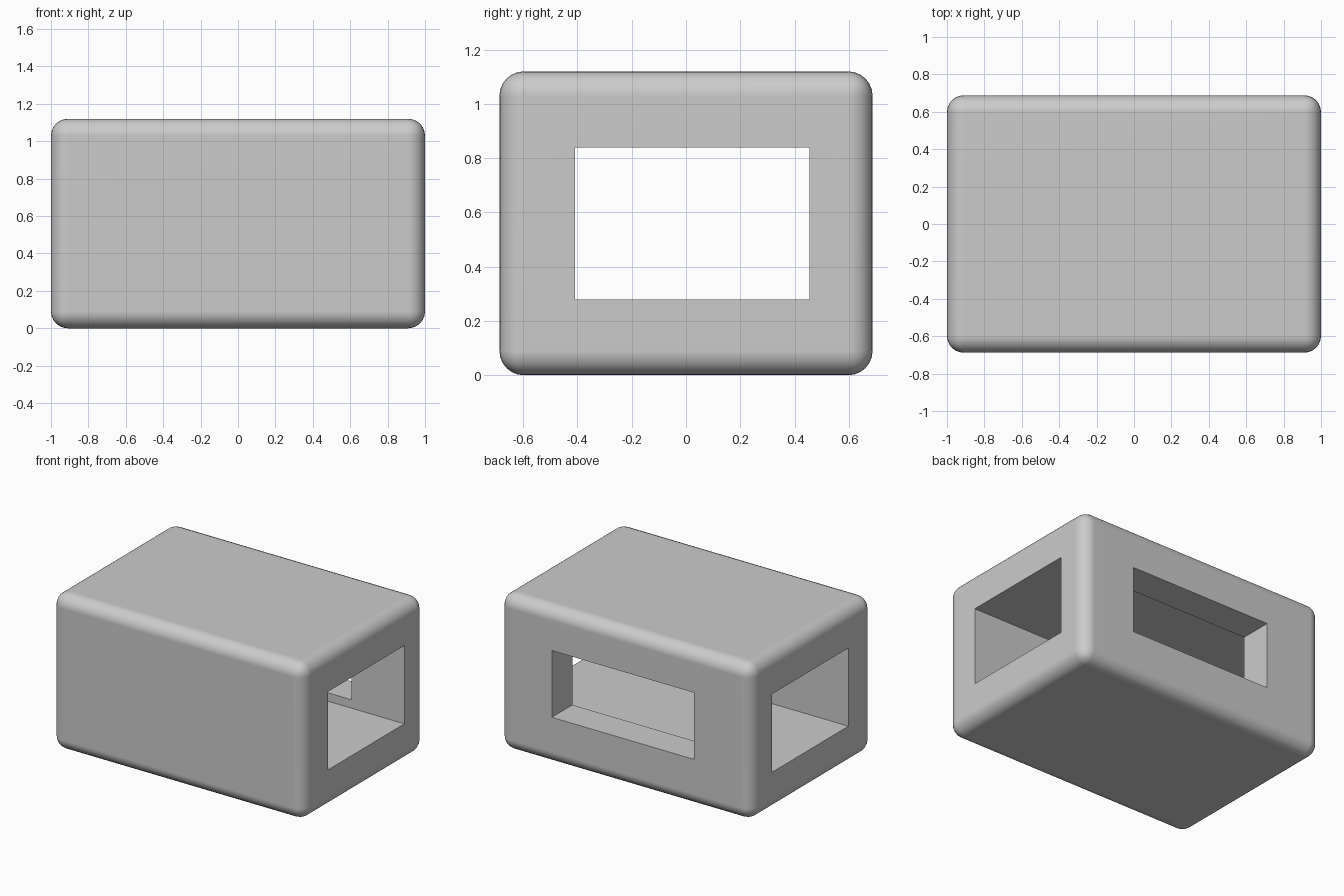
import bpy
import bmesh
import math
from mathutils import Vector

if "Cube" in bpy.data.objects:
    bpy.data.objects.remove(bpy.data.objects["Cube"], do_unlink=True)

HEIGHT, HALF_X, HALF_Y, RADIUS = 1.12, 1.0, 0.688, 0.09

grey = bpy.data.materials.new("light grey")
grey.use_nodes = True
colour = (0.6, 0.6, 0.6, 1)
grey.diffuse_color = colour
grey.node_tree.nodes["Principled BSDF"].inputs["Base Color"].default_value = colour


def box(name, low, high):
    """Axis-aligned box between two opposite corners."""
    low, high = Vector(low), Vector(high)
    bm = bmesh.new()
    bmesh.ops.create_cube(bm, size=1)
    bmesh.ops.scale(bm, vec=high - low, verts=bm.verts)
    bmesh.ops.translate(bm, vec=(low + high) / 2, verts=bm.verts)
    mesh = bpy.data.meshes.new(name)
    bm.to_mesh(mesh)
    bm.free()
    mesh.materials.append(grey)
    obj = bpy.data.objects.new(name, mesh)
    bpy.context.collection.objects.link(obj)
    return obj


# Rounded housing block
housing = box("housing", (-HALF_X, -HALF_Y, 0), (HALF_X, HALF_Y, HEIGHT))
bevel = housing.modifiers.new("rounded_edges", "BEVEL")
bevel.width = RADIUS
bevel.segments = 6

# Lengthwise tunnel, and a back window opening into it
cutters = [
    box("tunnel_cutter", (-1.2, -0.41, 0.28), (1.2, 0.455, 0.84)),
    box("window_cutter", (-0.547, 0.1, 0.34), (0.582, 0.9, 0.818)),
]
for cutter in cutters:
    cutter.hide_render = True
    cut = housing.modifiers.new(cutter.name, "BOOLEAN")
    cut.operation = "DIFFERENCE"
    cut.solver = "EXACT"
    cut.object = cutter

# Apply the cuts, then discard the cutters
bpy.ops.object.select_all(action="DESELECT")
housing.select_set(True)
bpy.context.view_layer.objects.active = housing
for name in [m.name for m in housing.modifiers]:
    bpy.ops.object.modifier_apply(modifier=name)
for cutter in cutters:
    bpy.data.objects.remove(cutter, do_unlink=True)

# Smooth rounding with crisp openings and flat sides
bpy.ops.object.shade_smooth_by_angle(angle=math.radians(35))
normals = housing.modifiers.new("flat_sides", "WEIGHTED_NORMAL")
normals.keep_sharp = True
